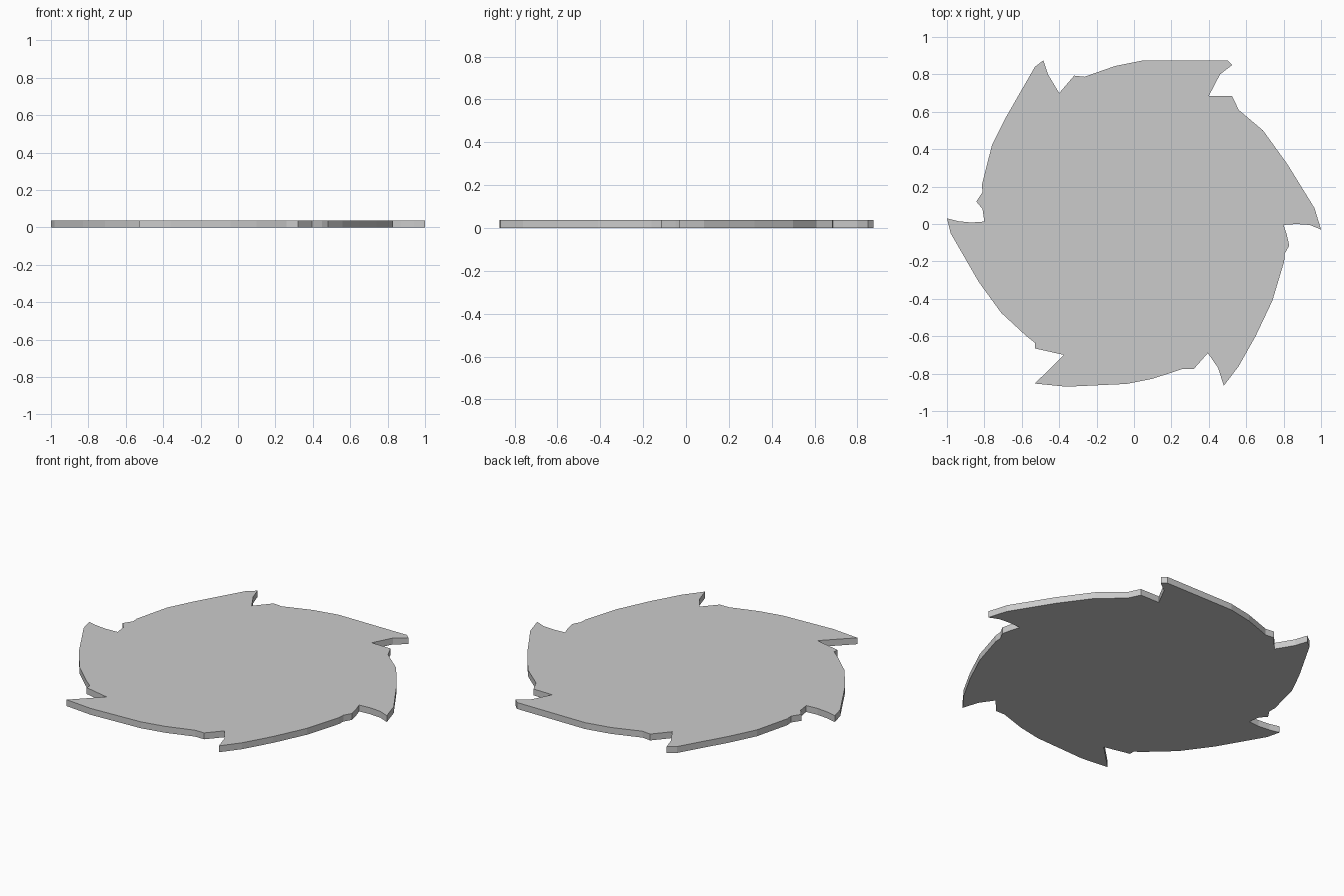
import bpy, bmesh

THICKNESS = 0.038

# Outline of the disc, counter-clockwise, one row per curved tooth
teeth = [
    # right tooth
    [(1.0, -.03), (.965, .085), (.82, .32), (.69, .50), (.56, .61), (.525, .683), (.40, .685)],
    # upper right tooth
    [(.46, .80), (.525, .85), (.50, .875), (.05, .875), (-.10, .845), (-.265, .787), (-.32, .793), (-.40, .70)],
    # upper left tooth
    [(-.46, .80), (-.485, .875), (-.53, .84), (-.685, .57), (-.76, .42), (-.813, .21),
     (-.81, .17), (-.843, .12), (-.81, .08), (-.80, .013)],
    # left tooth
    [(-.87, .008), (-.94, .015), (-1.0, .03), (-.98, -.05), (-.83, -.31), (-.71, -.475),
     (-.58, -.595), (-.53, -.635), (-.53, -.665), (-.375, -.70)],
    # lower left tooth
    [(-.53, -.853), (-.36, -.87), (-.04, -.855), (.10, -.827), (.26, -.775), (.32, -.775), (.395, -.69)],
    # lower right tooth
    [(.45, -.77), (.48, -.865), (.56, -.76), (.65, -.60), (.74, -.41), (.803, -.20),
     (.805, -.16), (.83, -.115), (.815, -.05), (.80, -.005), (.87, .0), (.94, -.005)],
]

# Flat face extruded into a thin solid plate
bm = bmesh.new()
face = bm.faces.new([bm.verts.new((x, y, 0)) for row in teeth for x, y in row])
extruded = bmesh.ops.extrude_face_region(bm, geom=[face], use_keep_orig=True)
top = [g for g in extruded["geom"] if isinstance(g, bmesh.types.BMVert)]
bmesh.ops.translate(bm, verts=top, vec=(0, 0, THICKNESS))
bmesh.ops.recalc_face_normals(bm, faces=bm.faces[:])

mesh = bpy.data.meshes.new("saw_disc")
bm.to_mesh(mesh)
bm.free()
bpy.context.collection.objects.link(bpy.data.objects.new("saw_disc", mesh))
